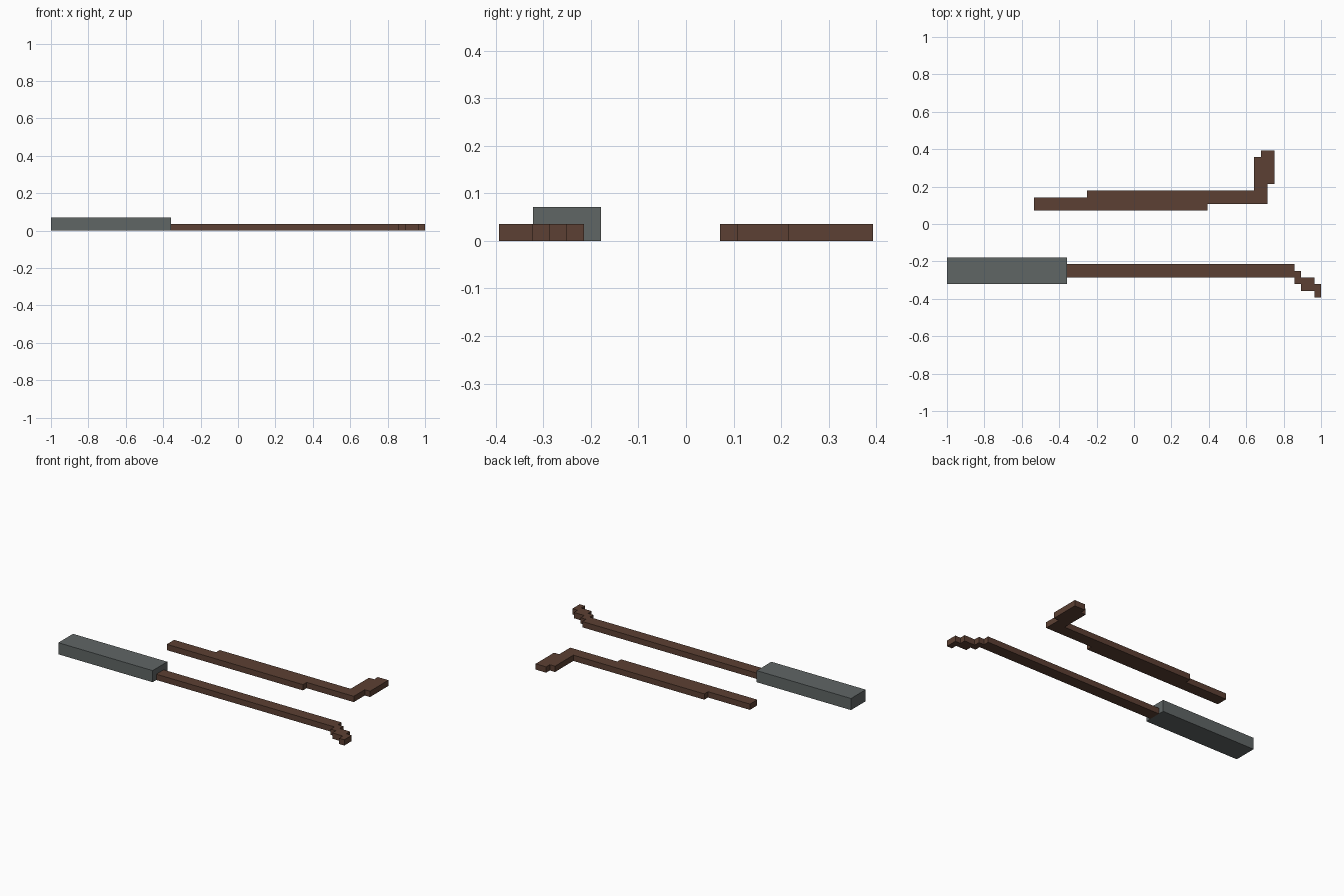
import bpy, bmesh

if "Cube" in bpy.data.objects:
    bpy.data.objects.remove(bpy.data.objects["Cube"])

U = 1 / 28  # block size of the model's grid


def material(name, rgb):
    m = bpy.data.materials.new(name)
    m.diffuse_color = (*rgb, 1)
    m.use_nodes = True
    m.node_tree.nodes["Principled BSDF"].inputs["Base Color"].default_value = m.diffuse_color
    return m


wood = material("dark_brown_wood", (0.107, 0.051, 0.033))
stone = material("slate_grey", (0.117, 0.133, 0.131))


def slab(name, outline, height, mat):
    """Extrude a counter-clockwise outline (grid units) up from z = 0."""
    bm = bmesh.new()
    base = bm.faces.new([bm.verts.new((x * U, y * U, 0)) for x, y in outline])
    top = bmesh.ops.extrude_face_region(bm, geom=[base], use_keep_orig=True)["geom"]
    bmesh.ops.translate(bm, vec=(0, 0, height * U),
                        verts=[v for v in top if isinstance(v, bmesh.types.BMVert)])
    bmesh.ops.recalc_face_normals(bm, faces=bm.faces)
    mesh = bpy.data.meshes.new(name)
    bm.to_mesh(mesh)
    bm.free()
    mesh.materials.append(mat)
    obj = bpy.data.objects.new(name, mesh)
    bpy.context.collection.objects.link(obj)
    return obj


# Grey head block of the front tool
slab("head_block", [(-28, -9), (-10, -9), (-10, -5), (-28, -5)], 2, stone)

# Long handle with a stepped, curving end
slab("long_handle", [(-10, -8), (24, -8), (24, -9), (25, -9), (25, -10), (27, -10),
                     (27, -11), (28, -11), (28, -9), (27, -9), (27, -8), (25, -8),
                     (25, -7), (24, -7), (24, -6), (-10, -6)], 1, wood)

# Bent stick lying behind, with a hooked end
slab("hooked_stick", [(-15, 2), (11, 2), (11, 3), (20, 3), (20, 6), (21, 6), (21, 11),
                      (19, 11), (19, 10), (18, 10), (18, 5), (-7, 5), (-7, 4),
                      (-15, 4)], 1, wood)
